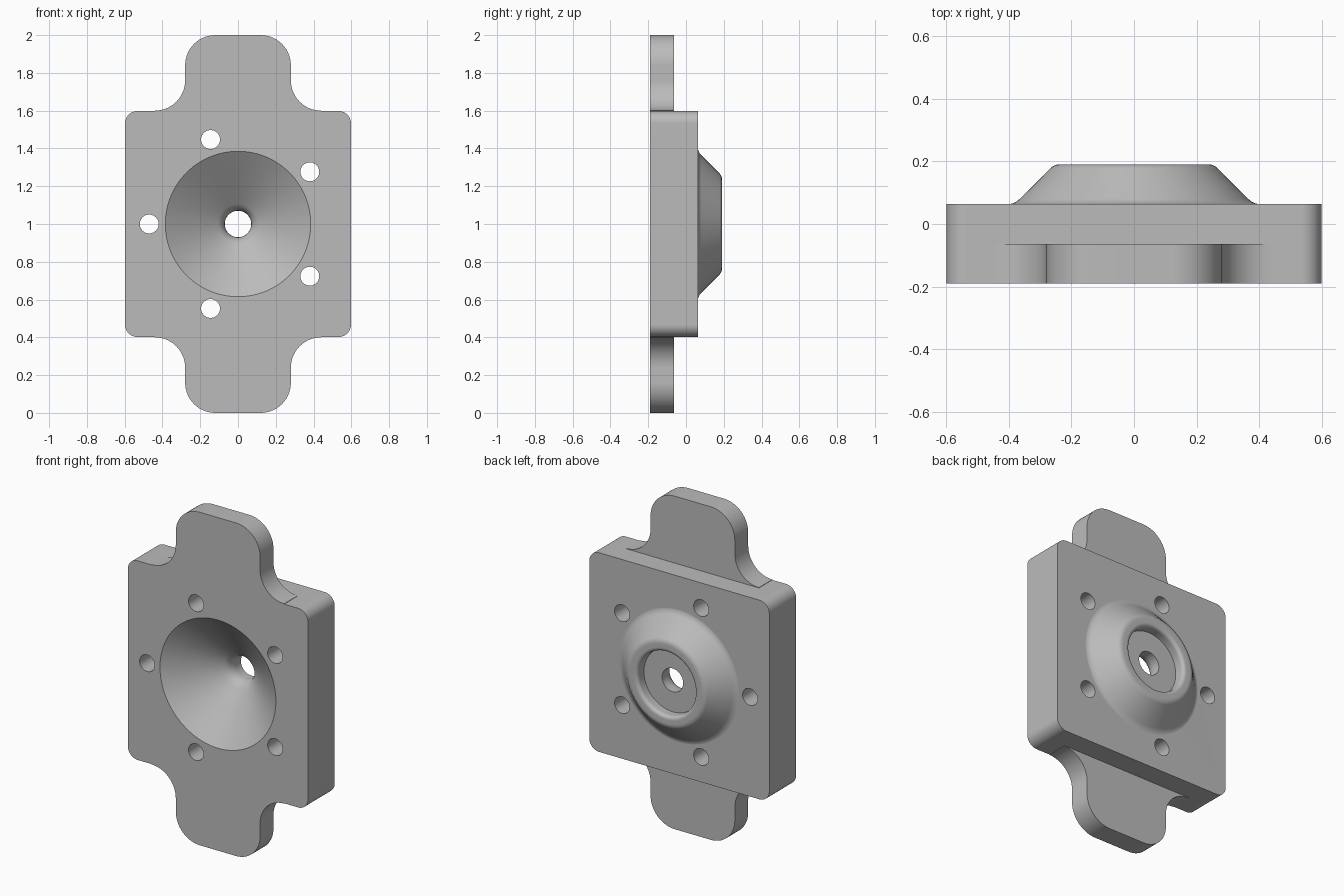
import bpy, bmesh
from math import sin, cos, pi, radians

cube = bpy.data.objects.get("Cube")
if cube:
    bpy.data.objects.remove(cube, do_unlink=True)

FRONT, STEP, BACK, FLOOR, RIM = -0.1905, -0.0635, 0.0635, 0.127, 0.1905
MID = 1.0  # height of the bore axis

metal = bpy.data.materials.new("plain grey")
metal.use_nodes = True
grey = (0.5, 0.5, 0.5, 1)
metal.diffuse_color = grey
metal.node_tree.nodes["Principled BSDF"].inputs["Base Color"].default_value = grey


def arc(cx, cz, r, start, end, steps=14):
    """Points along a circular arc, angles in degrees."""
    angles = [radians(start + (end - start) * i / steps) for i in range(steps + 1)]
    return [(cx + r * cos(a), cz + r * sin(a)) for a in angles]


def blend(a, b, c, steps=8):
    """Rounded corner from a to c, pulled towards b."""
    pts = []
    for i in range(steps + 1):
        t = i / steps
        pts.append(tuple((1 - t) ** 2 * p + 2 * t * (1 - t) * q + t * t * s
                         for p, q, s in zip(a, b, c)))
    return pts


def loft(name, rings):
    """Closed solid through a row of equal rings of points."""
    bm = bmesh.new()
    loops = [[bm.verts.new(p) for p in ring] for ring in rings]
    n = len(loops[0])
    for lo, hi in zip(loops, loops[1:]):
        for i in range(n):
            j = (i + 1) % n
            bm.faces.new((lo[i], lo[j], hi[j], hi[i]))
    bm.faces.new(loops[0])
    bm.faces.new(loops[-1])
    bmesh.ops.recalc_face_normals(bm, faces=bm.faces)
    mesh = bpy.data.meshes.new(name)
    bm.to_mesh(mesh)
    bm.free()
    mesh.materials.append(metal)
    obj = bpy.data.objects.new(name, mesh)
    bpy.context.collection.objects.link(obj)
    return obj


def prism(name, quarter, y0, y1):
    """Extrude an outline mirrored from its upper right quarter."""
    left = [(-x, z) for x, z in reversed(quarter)]
    half = quarter + left
    outline = half + [(-x, -z) for x, z in half]
    return loft(name, [[(x, y, MID + z) for x, z in outline] for y in (y0, y1)])


def lathe(name, profile, cx=0.0, cz=0.0, sides=96):
    """Turn a (radius, y) profile about a front-to-back axis."""
    turn = [2 * pi * i / sides for i in range(sides)]
    return loft(name, [[(cx + r * cos(a), y, MID + cz + r * sin(a)) for a in turn]
                       for r, y in profile])


def combine(target, other, operation):
    mod = target.modifiers.new(operation.lower(), "BOOLEAN")
    mod.operation = operation
    mod.solver = "EXACT"
    mod.object = other
    bpy.context.view_layer.objects.active = target
    bpy.ops.object.modifier_apply(modifier=mod.name)
    bpy.data.objects.remove(other, do_unlink=True)


# Square housing with rounded corners
housing = prism("mounting_housing", arc(0.533, 0.533, 0.065, 0, 90, 10), FRONT, BACK)

# Thin flange with filleted tabs above and below
flange = prism("flange", arc(0.44, 0.76, 0.16, 270, 180) + arc(0.12, 0.84, 0.16, 0, 90),
               FRONT, STEP)
combine(housing, flange, "UNION")

# Tapered boss with a rolled rim and a recessed floor
boss = lathe("rear_boss",
             [(0.405, 0.0)]
             + blend((0.405, 0.063), (0.3815, BACK), (0.364, 0.081))
             + blend((0.267, 0.178), (0.2545, RIM), (0.235, RIM))
             + blend((0.215, RIM), (0.19, RIM), (0.19, 0.1655))
             + [(0.19, FLOOR)])
combine(housing, boss, "UNION")

# Conical mouth running into the centre bore
mouth = lathe("mouth_cutter",
              [(0.385, -0.3), (0.385, FRONT)]
              + blend((0.107, 0.014), (0.07, 0.04), (0.07, 0.085))
              + [(0.07, 0.3)])
combine(housing, mouth, "DIFFERENCE")

# Ring of five bolt holes
for i in range(5):
    a = radians(36 + 72 * i)
    hole = lathe("bolt_hole_cutter", [(0.05, -0.3), (0.05, 0.3)],
                 0.47 * cos(a), 0.47 * sin(a), 40)
    combine(housing, hole, "DIFFERENCE")

# Smooth the curves, keep the machined edges crisp
bpy.ops.object.select_all(action="DESELECT")
housing.select_set(True)
bpy.context.view_layer.objects.active = housing
bpy.ops.object.shade_smooth_by_angle(angle=radians(30))
normals = housing.modifiers.new("even_shading", "WEIGHTED_NORMAL")
normals.keep_sharp = True
